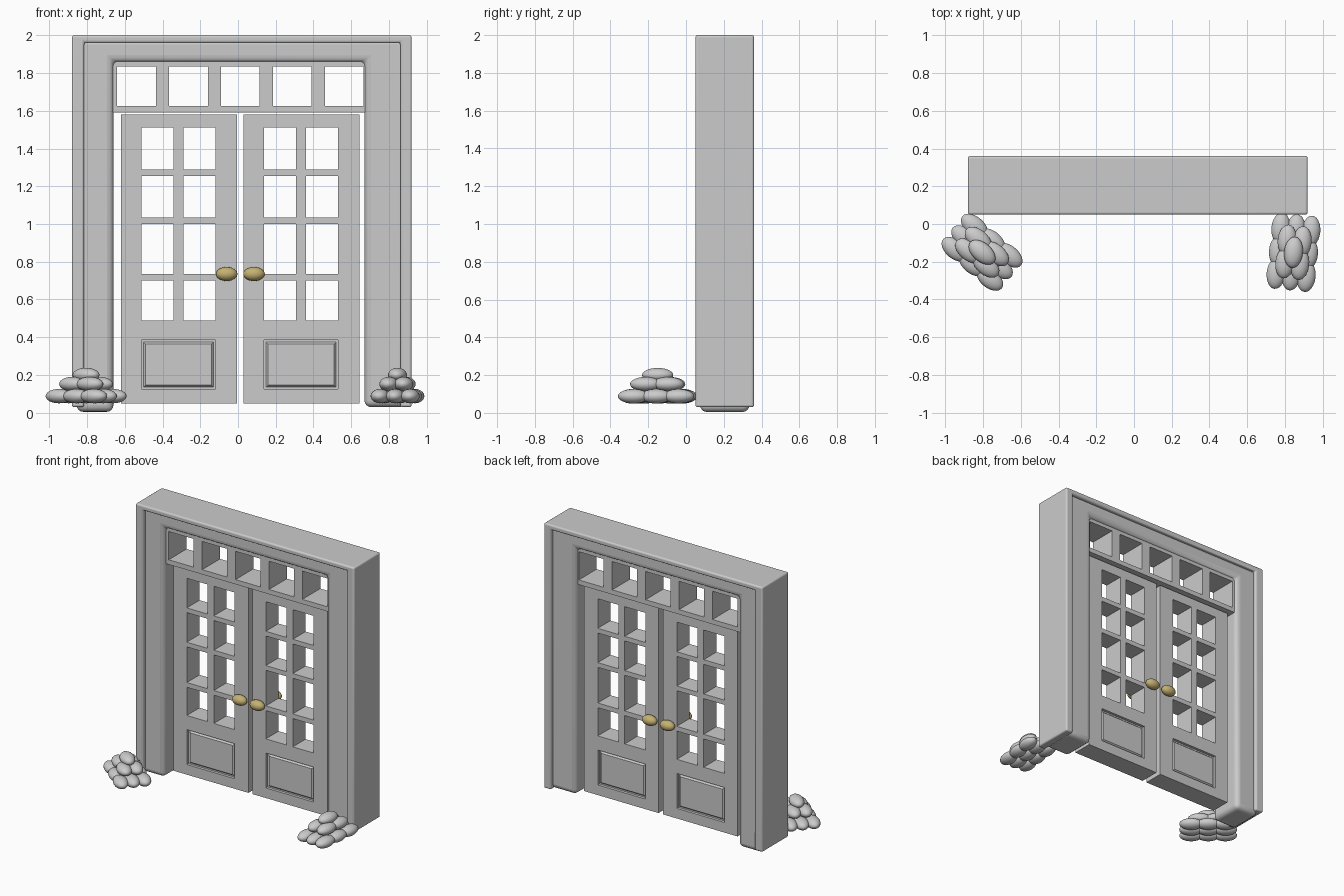
import bpy, bmesh, math
from mathutils import Matrix, Vector

if "Cube" in bpy.data.objects:
    bpy.data.objects.remove(bpy.data.objects["Cube"])

MID = 0.205  # y of the wall's centre plane


def make_object(name, bm, mat=None):
    bmesh.ops.recalc_face_normals(bm, faces=bm.faces)
    mesh = bpy.data.meshes.new(name)
    bm.to_mesh(mesh)
    bm.free()
    ob = bpy.data.objects.new(name, mesh)
    bpy.context.collection.objects.link(ob)
    if mat:
        mesh.materials.append(mat)
    return ob


def extrude_y(bm, depth):
    # thicken flat faces lying in the xz plane, centred on MID
    res = bmesh.ops.extrude_face_region(bm, geom=bm.faces[:], use_keep_orig=True)
    moved = [v for v in res["geom"] if isinstance(v, bmesh.types.BMVert)]
    bmesh.ops.translate(bm, verts=moved, vec=(0, depth, 0))
    bmesh.ops.translate(bm, verts=bm.verts[:], vec=(0, MID - depth / 2, 0))


def smooth(ob, angle=35):
    bpy.ops.object.select_all(action='DESELECT')
    ob.select_set(True)
    bpy.context.view_layer.objects.active = ob
    bpy.ops.object.shade_smooth_by_angle(angle=math.radians(angle))


def arch(name, outer, inner, foot, depth, bevel):
    # upside-down U: outer / inner = (left, right, top), foot = (left z, right z)
    (a, b, t), (c, d, u), (fl, fr) = outer, inner, foot
    pts = [(a, fl), (a, t), (b, t), (b, fr), (d, fr), (d, u), (c, u), (c, fl)]
    bm = bmesh.new()
    bm.faces.new([bm.verts.new((x, 0, z)) for x, z in pts])
    extrude_y(bm, depth)
    ob = make_object(name, bm)
    mod = ob.modifiers.new("rounding", 'BEVEL')
    mod.width, mod.segments = bevel, 4
    smooth(ob)


def lattice(name, xs, zs, holes, depth):
    # plate divided at xs and zs, with the listed cells left open
    bm = bmesh.new()
    grid = [[bm.verts.new((x, 0, z)) for z in zs] for x in xs]
    for i in range(len(xs) - 1):
        for j in range(len(zs) - 1):
            if (i, j) not in holes:
                bm.faces.new((grid[i][j], grid[i + 1][j], grid[i + 1][j + 1], grid[i][j + 1]))
    extrude_y(bm, depth)
    return make_object(name, bm)


def panel(name, x0, x1, z0, z1, depth):
    bm = bmesh.new()
    bmesh.ops.create_cube(bm, size=1)
    bmesh.ops.scale(bm, verts=bm.verts, vec=(x1 - x0, depth, z1 - z0))
    # raised field on the front and back faces
    sides = [f for f in bm.faces if abs(f.calc_center_median().y) > depth * 0.4]
    bmesh.ops.inset_individual(bm, faces=sides, thickness=0.015)
    bmesh.ops.inset_individual(bm, faces=sides, thickness=0.015, depth=0.012)
    bmesh.ops.translate(bm, verts=bm.verts, vec=((x0 + x1) / 2, MID, (z0 + z1) / 2))
    make_object(name, bm)


def ellipsoid(bm, loc, radii, rot=0.0):
    m = Matrix.Translation(loc) @ Matrix.Rotation(rot, 4, 'Z') @ Matrix.Diagonal((*radii, 1))
    bmesh.ops.create_uvsphere(bm, u_segments=24, v_segments=14, radius=1, matrix=m)


# Surround: outer frame and rounded inner casing
arch("outer_frame", (-0.88, 0.92, 2.0), (-0.815, 0.86, 1.962), (0.03, 0.03), 0.31, 0.012)
arch("inner_casing", (-0.855, 0.89, 1.985), (-0.66, 0.67, 1.86), (0.005, 0.03), 0.26, 0.035)

# Transom window with five openings
tx = [-0.68]
for k in range(5):
    tx += [-0.64 + 0.275 * k, -0.435 + 0.275 * k]
tx[-1] = 0.665
tx.append(0.685)
lattice("transom_window", tx, [1.59, 1.625, 1.835, 1.88],
        {(i, 1) for i in range(1, 11, 2)}, 0.21)

# Double doors: panes above, raised panel below, knobs on both faces
brass = bpy.data.materials.new("brass")
brass.diffuse_color = (0.55, 0.44, 0.17, 1)
brass.use_nodes = True
brass.node_tree.nodes["Principled BSDF"].inputs["Base Color"].default_value = brass.diffuse_color
zs = [0.05, 0.125, 0.385, 0.49, 0.70, 0.735, 1.00, 1.035, 1.255, 1.29, 1.51, 1.58]
for side, x0, knob_x in (("left", -0.62, -0.06), ("right", 0.03, 0.085)):
    xs = [x0 + d for d in (0, 0.108, 0.278, 0.33, 0.5, 0.615)]
    holes = {(i, j) for i in (1, 3) for j in (3, 5, 7, 9)} | {(i, 1) for i in (1, 2, 3)}
    lattice(side + "_door", xs, zs, holes, 0.15)
    panel(side + "_door_panel", xs[1], xs[4], zs[1], zs[2], 0.11)
    bm = bmesh.new()
    for s in (-1, 1):
        ellipsoid(bm, (knob_x, MID + s * 0.1, 0.735), (0.057, 0.038, 0.037))
    smooth(make_object(side + "_door_knobs", bm, brass), 60)

# Stone piles stacked 3x3, 2x2 and 1
for name, centre, rot in (("left_stone_pile", (-0.805, -0.15), math.radians(50)),
                          ("right_stone_pile", (0.845, -0.15), math.radians(-6))):
    bm = bmesh.new()
    turn = Matrix.Rotation(rot, 3, 'Z')
    for n, z in ((3, 0.088), (2, 0.152), (1, 0.2)):
        for i in range(n):
            for j in range(n):
                off = Vector(((i - (n - 1) / 2) * 0.08, (j - (n - 1) / 2) * 0.12, z))
                ellipsoid(bm, Vector((*centre, 0)) + turn @ off, (0.05, 0.083, 0.038), rot)
    smooth(make_object(name, bm), 60)
